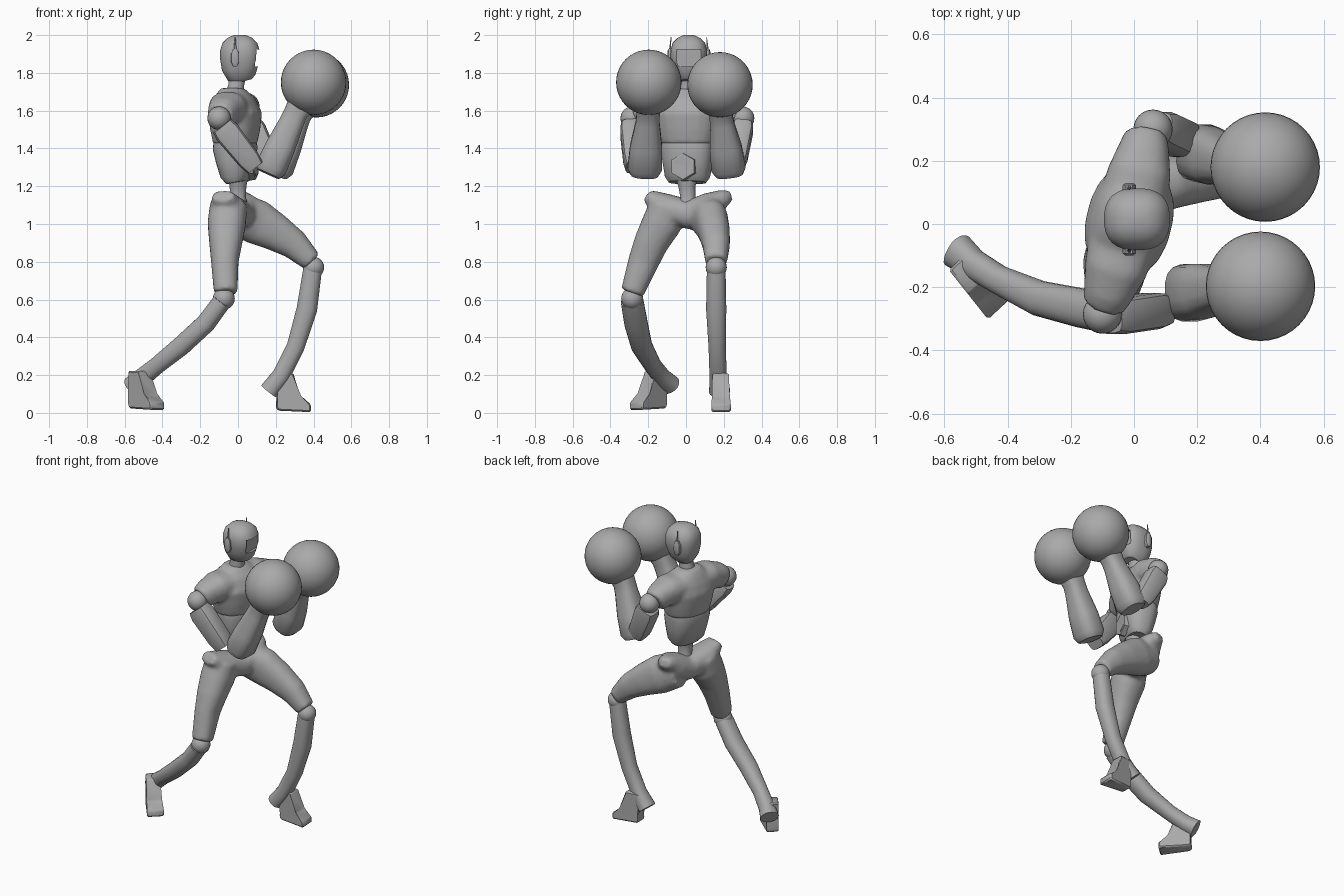
import bpy, bmesh, math
from mathutils import Vector, Matrix

cube = bpy.data.objects.get("Cube")
if cube:
    bpy.data.objects.remove(cube)

grey = bpy.data.materials.new("plain grey")
grey.use_nodes = True
grey.diffuse_color = (0.4, 0.4, 0.4, 1)
grey.node_tree.nodes["Principled BSDF"].inputs["Base Color"].default_value = grey.diffuse_color


def finish(name, bm, angle=40):
    bmesh.ops.recalc_face_normals(bm, faces=bm.faces[:])
    mesh = bpy.data.meshes.new(name)
    bm.to_mesh(mesh)
    bm.free()
    mesh.materials.append(grey)
    ob = bpy.data.objects.new(name, mesh)
    bpy.context.collection.objects.link(ob)
    smooth(ob, angle)
    return ob


def smooth(ob, angle):
    bpy.ops.object.select_all(action='DESELECT')
    ob.select_set(True)
    bpy.context.view_layer.objects.active = ob
    bpy.ops.object.shade_smooth_by_angle(angle=math.radians(angle))


def add_tube(bm, rings, side=(0, 1, 0), n=20, power=2.3):
    """Loft rings of (x, y, z, half width along side, half depth)."""
    pts = [Vector(r[:3]) for r in rings]
    loops = []
    for i, r in enumerate(rings):
        t = (pts[min(i + 1, len(pts) - 1)] - pts[max(i - 1, 0)]).normalized()
        u = Vector(side)
        u = (u - t * u.dot(t)).normalized()
        v = t.cross(u)
        loop = []
        for k in range(n):
            c, s = math.cos(math.tau * (k + .5) / n), math.sin(math.tau * (k + .5) / n)
            cu = math.copysign(abs(c) ** (2 / power), c) * r[3]
            sv = math.copysign(abs(s) ** (2 / power), s) * r[4]
            loop.append(bm.verts.new(pts[i] + u * cu + v * sv))
        loops.append(loop)
    for a, b in zip(loops, loops[1:]):
        for k in range(n):
            bm.faces.new((a[k], a[(k + 1) % n], b[(k + 1) % n], b[k]))
    bm.faces.new(loops[0][::-1])
    bm.faces.new(loops[-1])


def tube(name, rings, **kw):
    bm = bmesh.new()
    add_tube(bm, rings, **kw)
    return finish(name, bm)


def blended(name, tubes, voxel=.013):
    """Several lofts fused into one soft skin."""
    bm = bmesh.new()
    for rings, side in tubes:
        add_tube(bm, rings, side)
    ob = finish(name, bm)
    m = ob.modifiers.new("fuse", 'REMESH')
    m.mode, m.voxel_size, m.use_smooth_shade = 'VOXEL', voxel, True
    m = ob.modifiers.new("soften", 'SMOOTH')
    m.factor, m.iterations = .5, 5
    for m in list(ob.modifiers):
        bpy.context.view_layer.objects.active = ob
        bpy.ops.object.modifier_apply(modifier=m.name)
    smooth(ob, 50)
    return ob


def ball(name, centre, r, seg=24):
    bm = bmesh.new()
    bmesh.ops.create_uvsphere(bm, u_segments=seg, v_segments=seg // 2, radius=r,
                              matrix=Matrix.Translation(centre))
    return finish(name, bm)


# Head with a recessed visor
hx, hy = .01, .015
head = tube("head", [(hx + .015, hy, 1.755, .04, .05), (hx + .01, hy, 1.775, .065, .075),
                     (hx, hy, 1.82, .083, .095), (hx, hy, 1.87, .096, .105),
                     (hx, hy, 1.92, .098, .105), (hx, hy, 1.96, .086, .092),
                     (hx, hy, 1.985, .06, .066), (hx, hy, 2, .03, .033)], n=28, power=2.5)
bm = bmesh.new()
bmesh.ops.create_cube(bm, matrix=Matrix.Translation((.12, hy, 1.88)) @ Matrix.Diagonal((.06, .13, .09, 1)))
cutter = finish("visor_cutter", bm)
cutter.hide_render = True
m = head.modifiers.new("visor", 'BOOLEAN')
m.operation, m.object, m.solver = 'DIFFERENCE', cutter, 'EXACT'
bpy.context.view_layer.objects.active = head
bpy.ops.object.modifier_apply(modifier=m.name)
bpy.data.objects.remove(cutter)
smooth(head, 35)
tube("neck", [(-.02, .01, 1.66, .055, .06), (-.01, .01, 1.73, .045, .042), (0, .012, 1.8, .045, .045)])

# Ear pods and antennas
for label, s in (("left", 1), ("right", -1)):
    y = hy + s * .1
    tube(label + "_ear", [(-.015, y - s * .02, 1.88, .05, .024), (-.015, y + s * .008, 1.88, .05, .022),
                          (-.015, y + s * .014, 1.88, .035, .014)], side=(0, 0, 1), n=8)
    tube(label + "_antenna", [(-.015, y, 1.92, .006, .007), (-.015, y - s * .006, 1.99, .002, .003)], n=6)

# Torso, turned towards the right side of the body
turn = Matrix.Translation((-.015, .01, 0)) @ Matrix.Rotation(math.radians(-14), 4, 'Z')
sleeves = [([(-.005, s * .04, 1.61, .09, .11), (-.005, s * .16, 1.615, .085, .1),
             (-.01, s * .235, 1.59, .08, .08), (-.015, s * .275, 1.57, .07, .068)], (0, 0, 1)) for s in (1, -1)]
chest = blended("chest", [([(0, 0, 1.42, .145, .112), (0, 0, 1.5, .165, .128), (0, 0, 1.58, .18, .138),
                            (-.01, 0, 1.65, .165, .112), (-.015, 0, 1.69, .115, .085),
                            (-.015, 0, 1.72, .07, .06)], (0, 1, 0))] + sleeves)
chest.data.transform(turn)
belly = tube("belly", [(.015, 0, 1.22, .1, .055), (.01, 0, 1.25, .12, .08), (.005, 0, 1.33, .133, .1),
                       (0, 0, 1.4, .142, .112), (0, 0, 1.43, .14, .108)], n=28, power=2.6)
belly.data.transform(turn)
buckle = tube("belly_hexagon", [(.08, 0, 1.305, .075, .075), (.113, 0, 1.305, .07, .07),
                                (.116, 0, 1.305, .055, .055), (.106, 0, 1.305, .05, .05)],
              n=6, power=2)
buckle.data.transform(turn)
tube("waist", [(0, .005, 1.27, .07, .06), (0, .005, 1.2, .046, .045), (0, .01, 1.14, .04, .042),
               (0, .01, 1.08, .06, .06)], n=16)

# Pelvis and thighs in one skin
blended("pelvis_and_thighs", [
    ([(-.08, -.2, 1.15, .035, .06), (-.06, -.12, 1.09, .075, .09), (-.01, .02, 1.05, .08, .095),
      (.02, .13, 1.09, .08, .1), (.0, .2, 1.14, .045, .06), (-.01, .235, 1.15, .03, .035)], (0, 0, 1)),
    ([(-.05, -.09, 1.1, .1, .1), (-.06, -.13, 1, .105, .102), (-.065, -.185, .9, .092, .088),
      (-.07, -.225, .8, .082, .073), (-.065, -.285, .635, .062, .063)], (0, 1, 0)),
    ([(-.01, .1, 1.06, .1, .11), (.1, .135, 1.01, .09, .12), (.2, .15, .955, .083, .1),
      (.3, .16, .89, .073, .08), (.392, .16, .8, .058, .055)], (0, 1, 0))])

# Knees and shins
ball("right_knee", (-.075, -.285, .605), .058)
ball("left_knee", (.4, .16, .77), .056)
tube("right_shin", [(-.085, -.285, .59, .06, .05), (-.17, -.265, .475, .062, .052),
                    (-.3, -.235, .355, .056, .052), (-.43, -.175, .25, .045, .046),
                    (-.51, -.125, .185, .046, .05), (-.56, -.085, .145, .058, .052)])
tube("left_shin", [(.395, .16, .76, .05, .05), (.365, .16, .55, .054, .055), (.305, .165, .35, .046, .048),
                   (.23, .17, .2, .046, .048), (.162, .178, .115, .056, .05)])


# Feet from a side profile
def foot(name, heel, angle, length=.2):
    profile = [(0, .03), (.06, .012), (1, .004), (1, .045), (.68, .085), (.5, .21), (0, .21), (.08, .1)]
    bm = bmesh.new()
    sides = [[bm.verts.new((u * length, s * (.036 + .016 * u), z)) for u, z in profile] for s in (1, -1)]
    n = len(profile)
    for k in range(n):
        bm.faces.new((sides[0][k], sides[0][(k + 1) % n], sides[1][(k + 1) % n], sides[1][k]))
    bm.faces.new(sides[0])
    bm.faces.new(sides[1][::-1])
    bmesh.ops.bevel(bm, geom=bm.edges[:], offset=.008, segments=1, affect='EDGES')
    bm.transform(Matrix.Translation(heel) @ Matrix.Rotation(math.radians(angle), 4, 'Z'))
    finish(name, bm)


foot("right_foot", (-.56, -.12, .012), -47)
foot("left_foot", (.2, .18, 0), 2, .185)


# Arms: shoulder ball, upper arm, forearm, glove
def arm(label, shoulder, top, elbow, low, wrist, glove):
    ball(label + "_shoulder", shoulder, .062)
    top, elbow, low, wrist = map(Vector, (top, elbow, low, wrist))
    tube(label + "_upper_arm", [(*top, .05, .06), (*top.lerp(elbow, .15), .058, .07),
                                (*top.lerp(elbow, .8), .058, .062), (*elbow, .05, .05)], n=12, power=4)
    tube(label + "_forearm", [(*low, .075, .065), (*low.lerp(wrist, .1), .092, .085),
                              (*low.lerp(wrist, .45), .086, .08), (*low.lerp(wrist, .85), .064, .066),
                              (*wrist, .062, .064), (*wrist.lerp(Vector(glove), .4), .07, .075)],
         n=16, power=2.8)
    ball(label + "_glove", glove, .173, 40)


arm("right", (-.1, -.285, 1.56), (-.085, -.295, 1.52), (.09, -.27, 1.3),
    (.16, -.22, 1.265), (.305, -.2, 1.585), (.4, -.197, 1.75))
arm("left", (.06, .3, 1.56), (.065, .305, 1.53), (.17, .26, 1.31),
    (.2, .23, 1.265), (.325, .185, 1.575), (.415, .18, 1.737))
